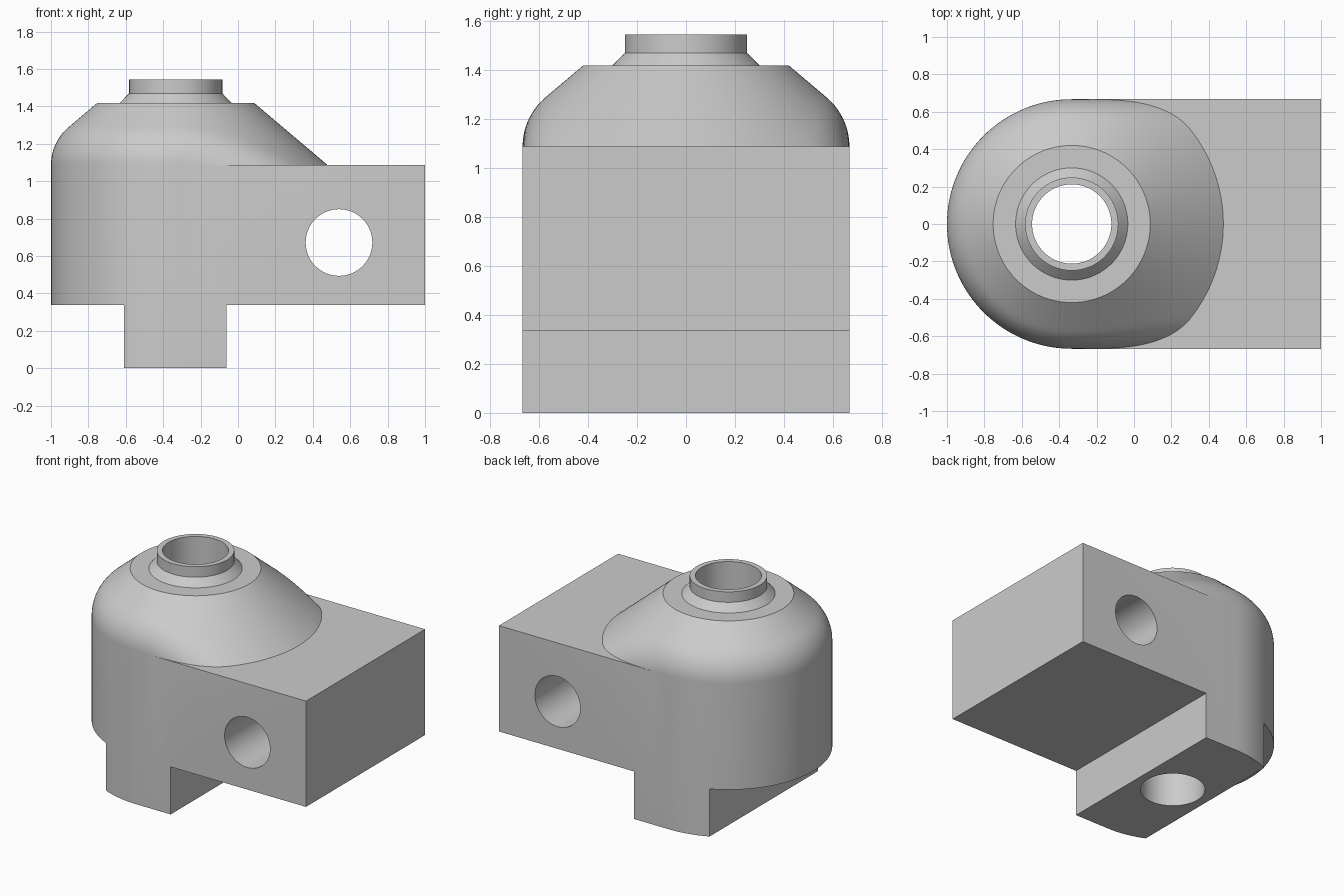
import bpy, bmesh, math
from mathutils import Matrix

cube = bpy.data.objects.get("Cube")
if cube:
    bpy.data.objects.remove(cube, do_unlink=True)

CX = -0.333                      # axis of the round end and bore
R = 0.667                        # half width of the body
LEDGE, SHOULDER = 1.087, 1.418   # heights of the dome's base and top
R_TOP, SLOPE, FILLET = 0.42, 0.847, 0.263
SEG, ROWS = 128, 20

grey = bpy.data.materials.new("plain grey")
grey.use_nodes = True
colour = (0.6, 0.6, 0.6, 1)
grey.diffuse_color = colour
grey.node_tree.nodes["Principled BSDF"].inputs["Base Color"].default_value = colour


def dome_distance(rad, a, z):
    """Distance to a cone rounded into the straight-sided, round-ended wall."""
    x, y = rad * math.cos(a), rad * math.sin(a)
    k = math.hypot(1, SLOPE)
    cone = ((z - SHOULDER) + SLOPE * (rad - R_TOP)) / k
    wall = (rad if x < 0 else abs(y)) - R
    c = SLOPE / k * (1 if x < 0 else abs(math.sin(a)))
    u, v = cone + FILLET, wall + FILLET
    if u > c * v and v > c * u:
        return math.sqrt((u * u + v * v - 2 * c * u * v) / (1 - c * c)) - FILLET
    return max(cone, wall)


def dome_radius(a, z):
    lo, hi = 0.1, 1.5
    for _ in range(40):
        mid = (lo + hi) / 2
        if dome_distance(mid, a, z) < 0:
            lo = mid
        else:
            hi = mid
    return lo


def finish(bm, name):
    bmesh.ops.recalc_face_normals(bm, faces=bm.faces)
    mesh = bpy.data.meshes.new(name)
    bm.to_mesh(mesh)
    bm.free()
    mesh.materials.append(grey)
    obj = bpy.data.objects.new(name, mesh)
    bpy.context.collection.objects.link(obj)
    return obj


def block(name, x0, x1, z0, z1):
    bm = bmesh.new()
    place = Matrix.Translation(((x0 + x1) / 2, 0, (z0 + z1) / 2))
    bmesh.ops.create_cube(bm, size=1, matrix=place @ Matrix.Diagonal((x1 - x0, 3, z1 - z0, 1)))
    return finish(bm, name)


def rod(name, radius, place):
    bm = bmesh.new()
    bmesh.ops.create_cone(bm, cap_ends=True, segments=96, radius1=radius,
                          radius2=radius, depth=4, matrix=place)
    return finish(bm, name)


# Dome and neck: stacked rings, from the ledge up to the rim
bm = bmesh.new()
angles = [2 * math.pi * i / SEG for i in range(SEG)]
rings = []


def add_ring(z, radius_at):
    rings.append([bm.verts.new((CX + radius_at(a) * math.cos(a), radius_at(a) * math.sin(a), z))
                  for a in angles])


for i in range(ROWS + 1):
    z = LEDGE + (SHOULDER - LEDGE) * i / ROWS
    add_ring(z, lambda a: dome_radius(a, z))
for radius, z in ((0.30, SHOULDER), (0.249, 1.47), (0.249, 1.544)):
    add_ring(z, lambda a: radius)
for low, high in zip(rings, rings[1:]):
    for i in range(SEG):
        j = (i + 1) % SEG
        bm.faces.new((low[i], low[j], high[j], high[i]))
bm.faces.new(rings[-1])

# Ledge: flat top between the dome's foot and the square end
base = rings[0]
first = next(i for i in range(SEG) if angles[i] > 1 and abs(base[i].co.y) > R - 0.001)
last = SEG - first
for v in base[first:last + 1]:
    if v.co.x > CX:
        v.co.y = math.copysign(R, v.co.y)
corners = [bm.verts.new((1, y, LEDGE)) for y in (-R, R)]
bm.faces.new(base[last:] + base[:first + 1] + corners[::-1])

# Walls and underside
outline = base[first:last + 1] + corners
floor = [bm.verts.new((v.co.x, v.co.y, 0)) for v in outline]
for i in range(len(outline)):
    j = (i + 1) % len(outline)
    bm.faces.new((outline[i], outline[j], floor[j], floor[i]))
bm.faces.new(floor)
body = finish(bm, "housing_body")

# Cut the foot free on both sides, then the bore and the cross hole
cutters = [
    block("foot_cut_rear", -2, -0.61, -1, 0.337),
    block("foot_cut_front", -0.061, 2, -1, 0.337),
    rod("bore_cut", 0.212, Matrix.Translation((CX, 0, 1))),
    rod("cross_hole_cut", 0.178,
        Matrix.Translation((0.54, 0, 0.672)) @ Matrix.Rotation(math.pi / 2, 4, 'X')),
]
bpy.ops.object.select_all(action='DESELECT')
bpy.context.view_layer.objects.active = body
body.select_set(True)
for cutter in cutters:
    cutter.hide_render = True
    mod = body.modifiers.new(cutter.name, 'BOOLEAN')
    mod.operation = 'DIFFERENCE'
    mod.solver = 'EXACT'
    mod.object = cutter
    bpy.ops.object.modifier_apply(modifier=mod.name)
    bpy.data.objects.remove(cutter, do_unlink=True)

bpy.ops.object.shade_smooth_by_angle(angle=math.radians(30))
